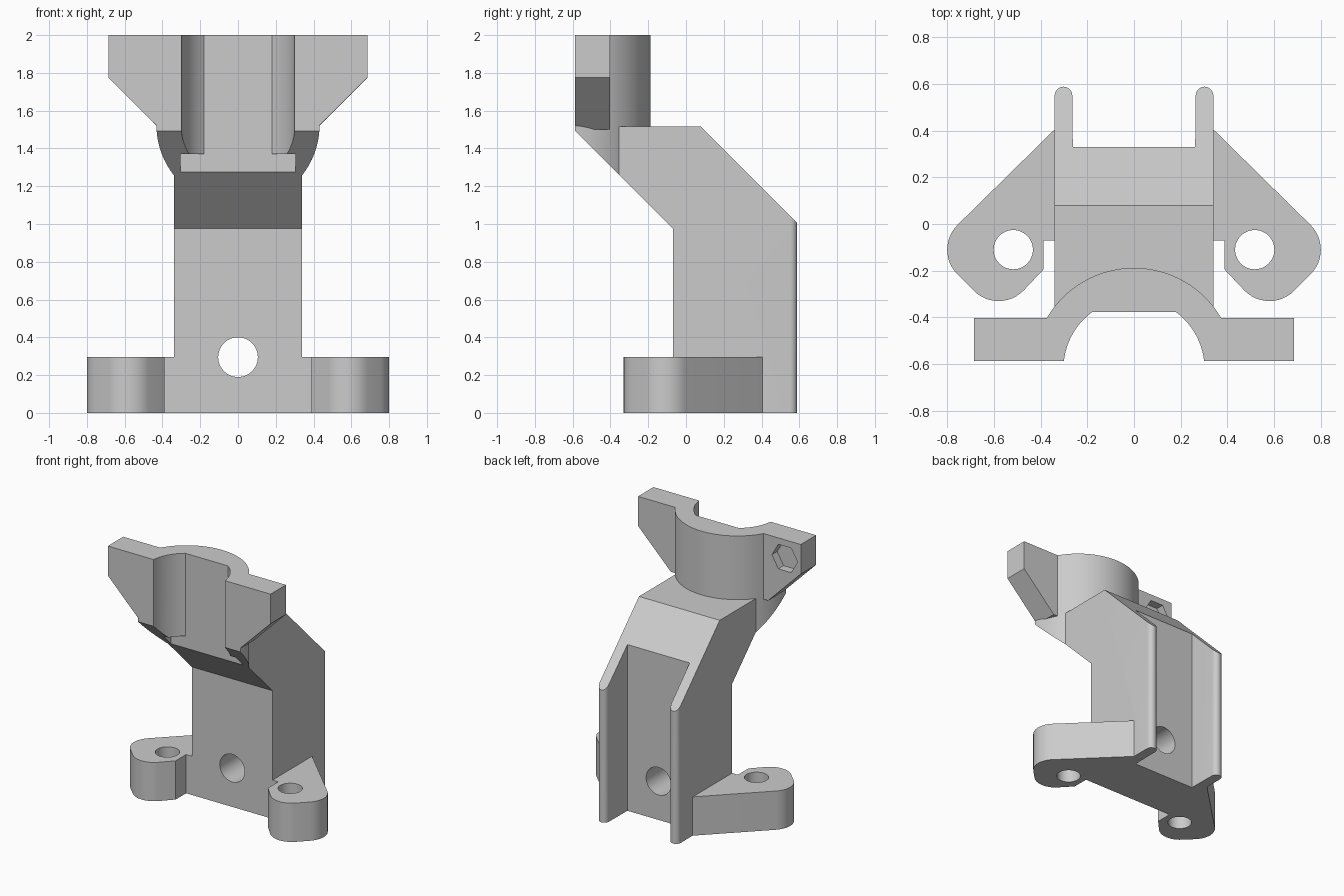
import bpy, bmesh
from math import sin, cos, pi, radians
from mathutils import Matrix

old = bpy.data.objects.get("Cube")
if old:
    bpy.data.objects.remove(old, do_unlink=True)

grey = bpy.data.materials.new("plain grey")
grey.use_nodes = True
COLOUR = (0.6, 0.6, 0.6, 1)
grey.diffuse_color = COLOUR
grey.node_tree.nodes["Principled BSDF"].inputs["Base Color"].default_value = COLOUR

# Each matrix takes (profile u, profile v, depth) to world space
PLAN = Matrix.Identity(4)
FRONT = Matrix(((1, 0, 0, 0), (0, 0, 1, 0), (0, 1, 0, 0), (0, 0, 0, 1)))
SIDE = Matrix(((0, 0, 1, 0), (1, 0, 0, 0), (0, 1, 0, 0), (0, 0, 0, 1)))


def prism(name, points, low, high, frame=PLAN):
    """Extrude a closed profile between two depths."""
    bm = bmesh.new()
    face = bm.faces.new([bm.verts.new((u, v, low)) for u, v in points])
    made = bmesh.ops.extrude_face_region(bm, geom=[face])["geom"]
    top = [g for g in made if isinstance(g, bmesh.types.BMVert)]
    bmesh.ops.translate(bm, verts=top, vec=(0, 0, high - low))
    bm.transform(frame)
    bmesh.ops.recalc_face_normals(bm, faces=bm.faces)
    mesh = bpy.data.meshes.new(name)
    bm.to_mesh(mesh)
    bm.free()
    mesh.materials.append(grey)
    obj = bpy.data.objects.new(name, mesh)
    bpy.context.collection.objects.link(obj)
    return obj


def arc(cx, cy, r, start, end, steps=12):
    angles = [radians(start + (end - start) * i / steps) for i in range(steps + 1)]
    return [(cx + r * cos(a), cy + r * sin(a)) for a in angles]


def disc(cx, cy, r, sides=48):
    return [(cx + r * cos(2 * pi * i / sides), cy + r * sin(2 * pi * i / sides))
            for i in range(sides)]


def box(x, y0, y1):
    return [(-x, y0), (x, y0), (x, y1), (-x, y1)]


def mirrored(points):
    return [(-u, v) for u, v in points]


def combine(target, tool, operation):
    """Apply a boolean and discard the helper."""
    mod = target.modifiers.new("combine", "BOOLEAN")
    mod.operation, mod.object, mod.solver = operation, tool, "EXACT"
    bpy.context.view_layer.update()
    graph = bpy.context.evaluated_depsgraph_get()
    mesh = bpy.data.meshes.new_from_object(target.evaluated_get(graph))
    target.modifiers.clear()
    target.data = mesh
    bpy.data.objects.remove(tool, do_unlink=True)


# Column with two rounded rails at the back
rail = (arc(0.302, 0.55, 0.038, 0, 180))
half = [(0.34, -0.5)] + rail + [(0.262, 0.33)]
bracket = prism("bracket", half + mirrored(half)[::-1], 0, 1.515)

# Half-round clamp, trimmed with the column to the bent side profile
clamp = prism("clamp", disc(0, -0.62, 0.432, 128), 1.0, 2.0)
combine(bracket, clamp, "UNION")
side = [(-0.07, 0), (-0.07, 0.975), (-0.587, 1.492), (-0.587, 2), (0, 2),
        (0, 1.515), (0.08, 1.515), (0.588, 1.007), (0.588, 0)]
combine(bracket, prism("side_trim", side, -1, 1, SIDE), "INTERSECT")

# Clamp ears
ear = [(0.41, 1.5), (0.685, 1.775), (0.685, 2)]
combine(bracket, prism("ears", ear + mirrored(ear)[::-1], -0.587, -0.402, FRONT), "UNION")

# Mounting feet
foot = ([(0.2, 0.405), (0.342, 0.405)] + arc(0.65, -0.11, 0.15, 45, -45)
        + arc(0.58, -0.18, 0.15, -45, -135)
        + [(0.388, -0.195), (0.388, -0.07), (0.2, -0.07)])
# The foot stops at the recess wall inside the rails
foot[0] = (0.2, 0.3)
foot.insert(1, (0.3, 0.3))
foot[2] = (0.3, 0.405)
foot.insert(3, (0.34, 0.405))
for points in (foot, mirrored(foot)):
    combine(bracket, prism("foot", points, 0, 0.295), "UNION")

# Clamp channel with a flat back, widened at its foot
channel = ([(-0.3, -0.7)] + [p for p in arc(0, -0.62, 0.302, 180, 0, 64) if p[1] < -0.37]
           + [(0.3, -0.7)])
combine(bracket, prism("channel", channel, 1.0, 2.1), "DIFFERENCE")
combine(bracket, prism("channel_foot", box(0.305, -0.7, -0.37), 1.2, 1.37), "DIFFERENCE")

# Drilled holes
combine(bracket, prism("column_hole", disc(0, 0.295, 0.105), -0.3, 0.5, FRONT), "DIFFERENCE")
for s in (-1, 1):
    combine(bracket, prism("foot_hole", disc(s * 0.517, -0.11, 0.084), -0.1, 0.4), "DIFFERENCE")
    combine(bracket, prism("ear_hole", disc(s * 0.55, 1.858, 0.06), -0.7, -0.3, FRONT), "DIFFERENCE")

# Round screw seat on the left, hexagonal nut seat on the right
for s, sides in ((1, 48), (-1, 6)):
    seat = disc(s * 0.55, 1.858, 0.108, sides)
    combine(bracket, prism("seat", seat, -0.465, -0.3, FRONT), "DIFFERENCE")

bpy.ops.object.select_all(action="DESELECT")
bracket.select_set(True)
bpy.context.view_layer.objects.active = bracket
bpy.ops.object.shade_smooth_by_angle(angle=radians(25))
